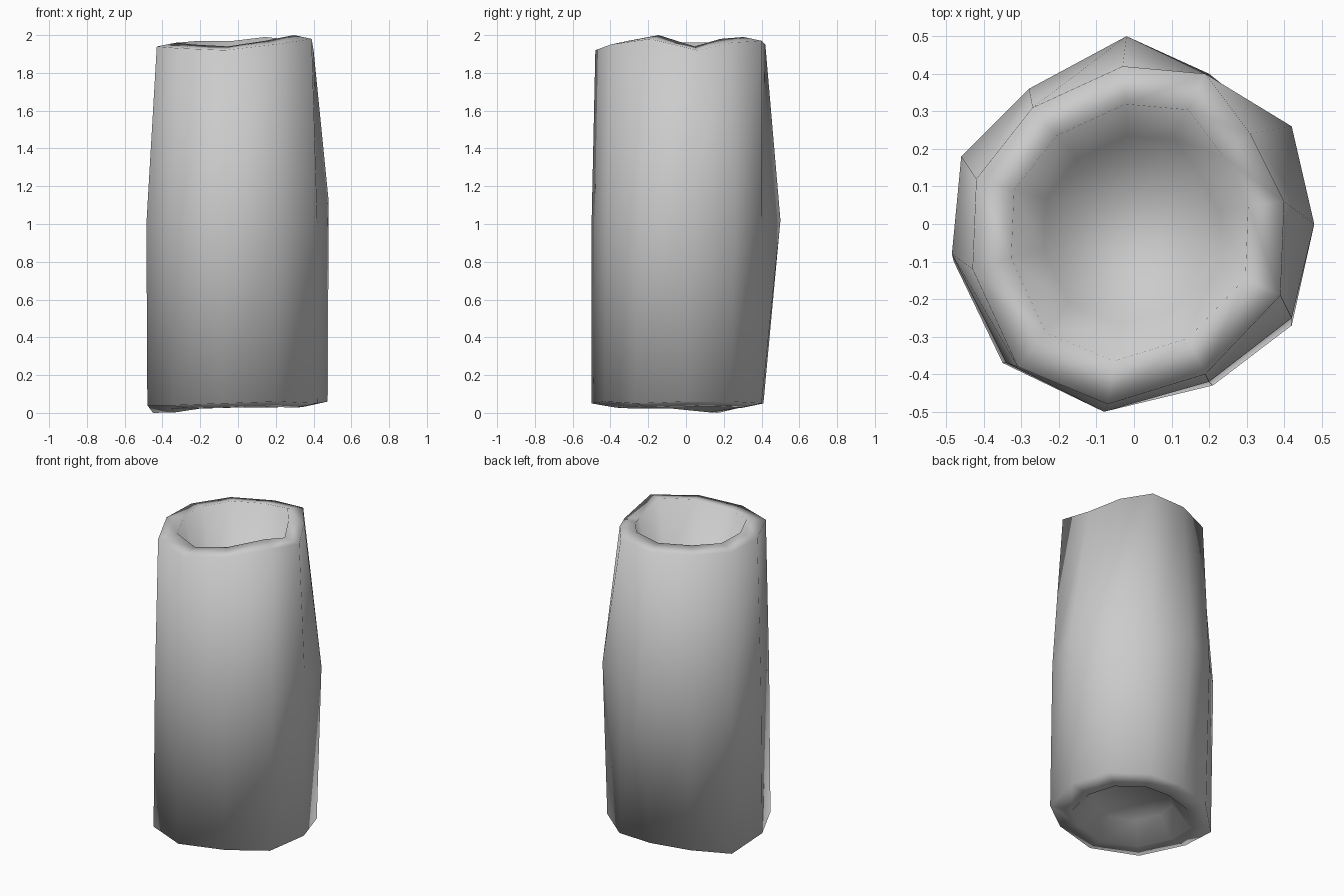
import bpy
import bmesh

old = bpy.data.objects.get("Cube")
if old:
    bpy.data.objects.remove(old, do_unlink=True)

grey = bpy.data.materials.new("plain grey")
grey.use_nodes = True
colour = (0.6, 0.6, 0.6, 1)
grey.diffuse_color = colour
grey.node_tree.nodes["Principled BSDF"].inputs["Base Color"].default_value = colour

# Irregular eleven-sided outlines, anticlockwise from the left side
top = [(.40, .06, 1.92), (.31, .24, 1.96), (.19, .40, 1.97), (-.03, .42, 1.95),
       (-.27, .31, 1.95), (-.42, .12, 1.94), (-.43, -.12, 1.94), (-.31, -.38, 1.93),
       (-.07, -.48, 1.92), (.19, -.40, 1.95), (.39, -.19, 1.98)]
middle = [(.48, 0, 1.12), (.42, .26, 1.05), (.19, .40, 1), (-.02, .5, 1.02),
          (-.28, .36, 1), (-.46, .18, 1), (-.485, -.08, 1), (-.34, -.37, 1),
          (-.08, -.5, 1), (.2, -.42, 1), (.42, -.25, 1)]
bottom = [(.475, 0, .06), (.40, .24, .06), (.2, .40, .05), (-.03, .41, .05),
          (-.27, .34, .04), (-.45, .17, 0), (-.48, -.1, .04), (-.35, -.37, .04),
          (-.08, -.5, .05), (.21, -.43, .06), (.42, -.27, .05)]


def inset(ring, scale, dz, level=0):
    """Shrink a ring, shift it in height and flatten it towards its mean height."""
    mean = sum(p[2] for p in ring) / len(ring)
    return [(x * scale, y * scale, z + (mean - z) * level + dz) for x, y, z in ring]


# Rings run from the lower hollow, up the outside, over the raised rim and into the cup
rings = [inset(bottom, .5, .09, 1), inset(bottom, .74, -.02, .5), bottom, middle, top,
         inset(top, .76, .02), inset(top, .56, -.36, 1)]

bm = bmesh.new()
loops = [[bm.verts.new(p) for p in ring] for ring in rings]
for low, high in zip(loops, loops[1:]):
    for i in range(len(low)):
        j = (i + 1) % len(low)
        bm.faces.new((low[i], low[j], high[j], high[i]))

# Flat floors close both hollows
bm.faces.new(loops[0])
bm.faces.new(loops[-1])
bmesh.ops.recalc_face_normals(bm, faces=bm.faces)
for face in bm.faces:
    face.smooth = True

mesh = bpy.data.meshes.new("hollow_log")
bm.to_mesh(mesh)
bm.free()
mesh.materials.append(grey)
log = bpy.data.objects.new("hollow_log", mesh)
bpy.context.collection.objects.link(log)
